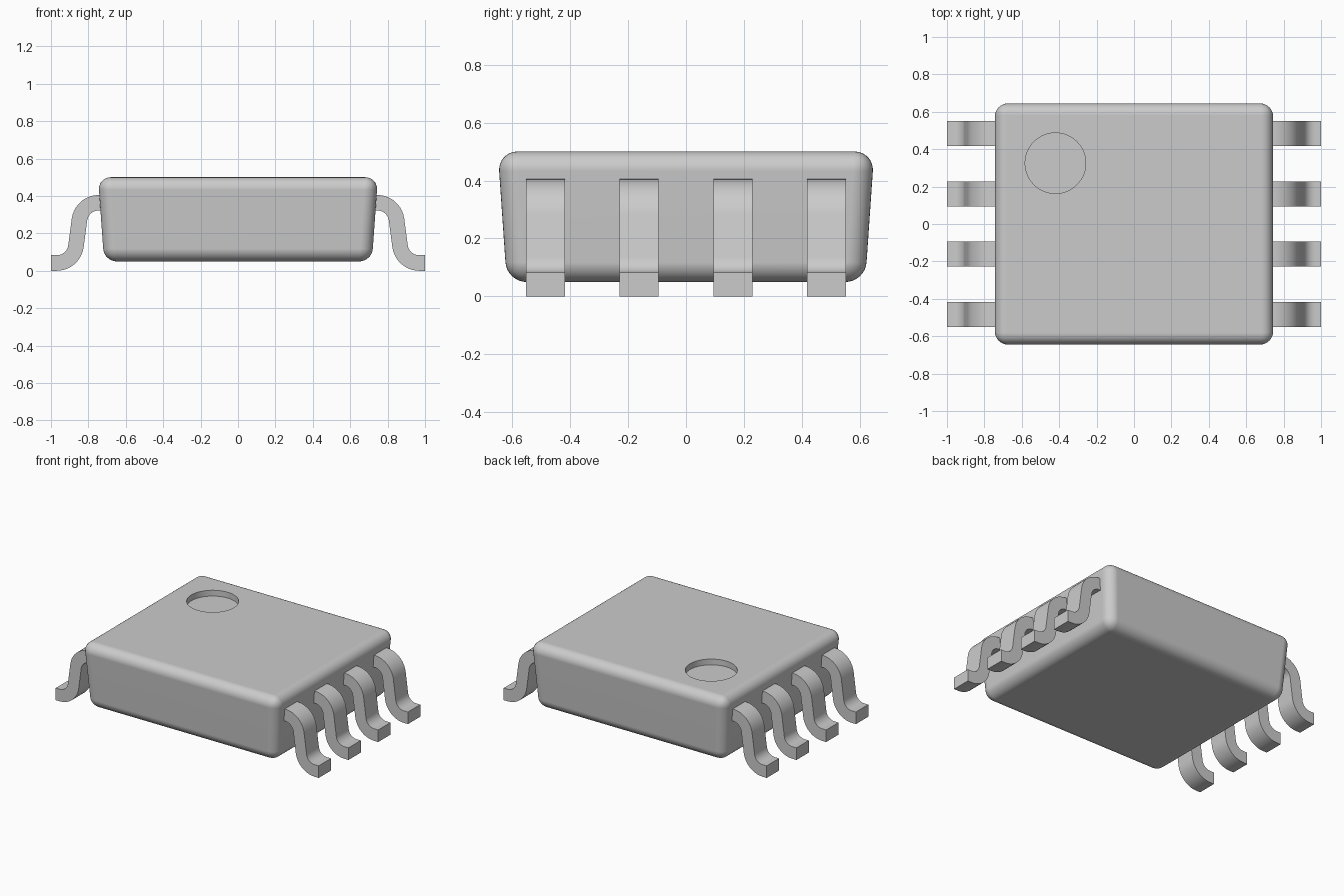
import bpy, bmesh, math

if "Cube" in bpy.data.objects:
    bpy.data.objects.remove(bpy.data.objects["Cube"], do_unlink=True)

GREY = (0.6, 0.6, 0.6, 1)
grey = bpy.data.materials.new("plain grey")
grey.use_nodes = True
grey.diffuse_color = GREY
grey.node_tree.nodes["Principled BSDF"].inputs["Base Color"].default_value = GREY


def make_object(name, bm):
    bmesh.ops.recalc_face_normals(bm, faces=bm.faces)
    mesh = bpy.data.meshes.new(name)
    bm.to_mesh(mesh)
    bm.free()
    mesh.materials.append(grey)
    obj = bpy.data.objects.new(name, mesh)
    bpy.context.collection.objects.link(obj)
    return obj


def activate(obj):
    bpy.ops.object.select_all(action='DESELECT')
    obj.select_set(True)
    bpy.context.view_layer.objects.active = obj


def smooth(obj, degrees):
    activate(obj)
    bpy.ops.object.shade_smooth_by_angle(angle=math.radians(degrees))


# Package body: block narrowing towards the bottom, with rounded edges
bm = bmesh.new()
bmesh.ops.create_cube(bm, size=2)
for v in bm.verts:
    top = v.co.z > 0
    v.co.x *= 0.748 if top else 0.716
    v.co.y *= 0.649 if top else 0.618
    v.co.z = 0.5 if top else 0.05
body = make_object("package_body", bm)
bevel = body.modifiers.new("rounded edges", 'BEVEL')
bevel.width = 0.068
bevel.segments = 8

# Round index recess sunk into the top
bm = bmesh.new()
bmesh.ops.create_cone(bm, cap_ends=True, segments=64, radius1=0.162, radius2=0.162, depth=0.2)
bmesh.ops.translate(bm, verts=bm.verts, vec=(-0.42, 0.325, 0.56))
cutter = make_object("recess_cutter", bm)
cutter.hide_render = True
cut = body.modifiers.new("index recess", 'BOOLEAN')
cut.object = cutter
cut.solver = 'EXACT'

activate(body)
for name in ("rounded edges", "index recess"):
    bpy.ops.object.modifier_apply(modifier=name)
bpy.data.objects.remove(cutter, do_unlink=True)
smooth(body, 35)
weighted = body.modifiers.new("flat faces", 'WEIGHTED_NORMAL')
weighted.keep_sharp = True


# Lead profile: shoulder bend, sloping shin, foot bend, flat foot
def arc(cx, cz, r, start, end, steps=10):
    angles = [math.radians(start + (end - start) * i / steps) for i in range(steps + 1)]
    return [(cx + r * math.cos(a), cz + r * math.sin(a)) for a in angles]


SMALL, BIG = 0.062, 0.145
upper = [(0.69, 0.405)] + arc(0.745, 0.26, BIG, 90, 8) + arc(0.969, 0.145, SMALL, 188, 270) + [(1, 0.083)]
lower = [(0.69, 0.322)] + arc(0.745, 0.26, SMALL, 90, 8) + arc(0.969, 0.145, BIG, 188, 270) + [(1, 0)]
outline = upper + lower[::-1]


def lead(name, side, y, width=0.134):
    bm = bmesh.new()
    # Strips of quads along the profile keep the curved shape clean
    rows = [[[bm.verts.new((side * x, y + d * width / 2, z)) for d in (-1, 1)]
             for x, z in (a, b)] for a, b in zip(upper, lower)]
    for (u, l), (u2, l2) in zip(rows, rows[1:]):
        bm.faces.new((u[0], u[1], u2[1], u2[0]))
        bm.faces.new((l[0], l[1], l2[1], l2[0]))
        for k in (0, 1):
            bm.faces.new((u[k], u2[k], l2[k], l[k]))
    for u, l in (rows[0], rows[-1]):
        bm.faces.new((u[0], u[1], l[1], l[0]))
    smooth(make_object(name, bm), 35)


for side, label in ((1, "left"), (-1, "right")):
    for i in range(4):
        lead(f"{label}_lead_{i + 1}", side, (i - 1.5) * 0.323)
